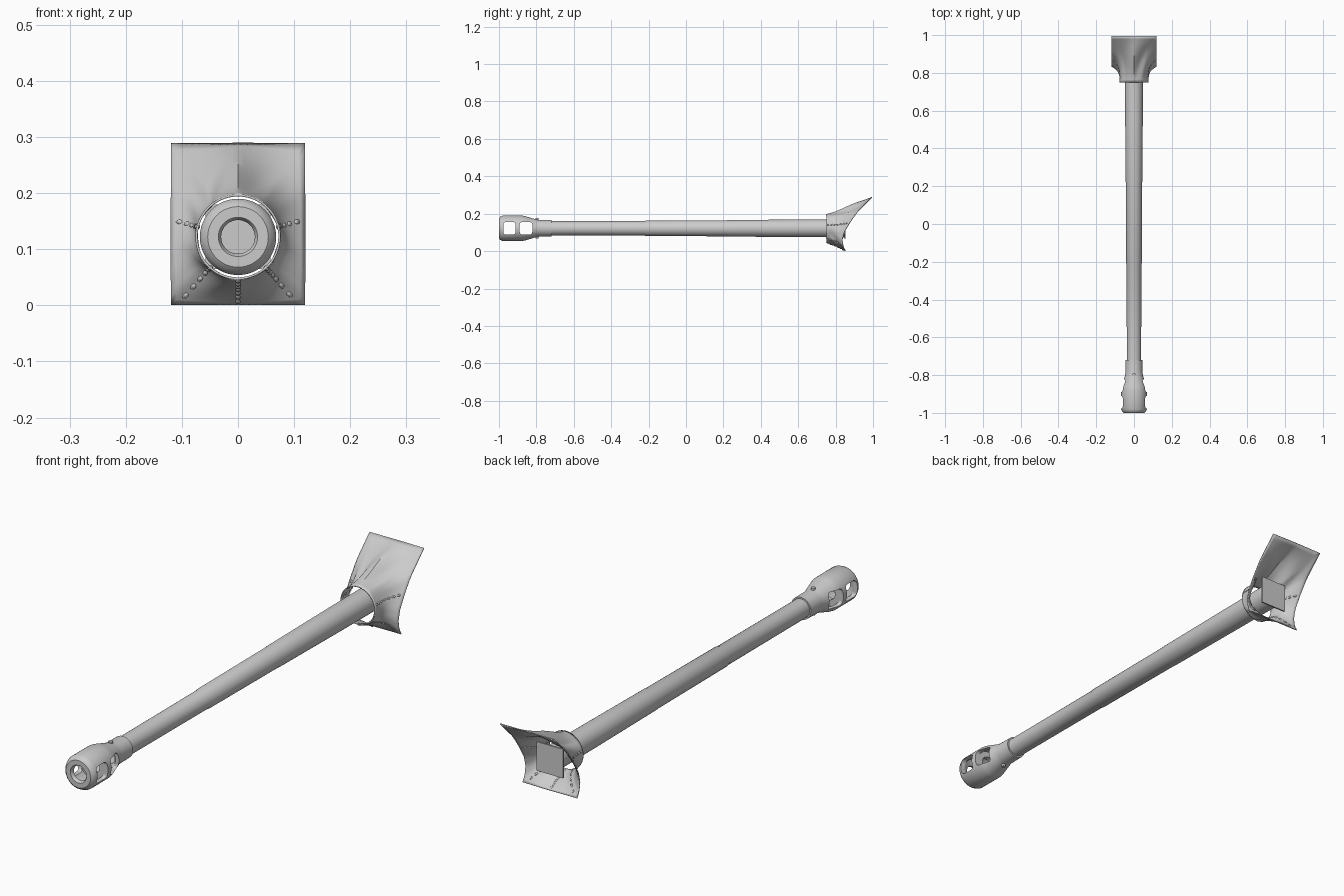
import bpy, bmesh, math
from mathutils import Vector, Matrix

if "Cube" in bpy.data.objects:
    bpy.data.objects.remove(bpy.data.objects["Cube"])

AXIS_Z = 0.122
metal = bpy.data.materials.new("plain grey")
metal.diffuse_color = (0.6, 0.6, 0.6, 1)
metal.use_nodes = True
metal.node_tree.nodes["Principled BSDF"].inputs["Base Color"].default_value = metal.diffuse_color


def finish(name, bm, angle=35):
    bmesh.ops.recalc_face_normals(bm, faces=bm.faces)
    me = bpy.data.meshes.new(name)
    bm.to_mesh(me)
    bm.free()
    ob = bpy.data.objects.new(name, me)
    bpy.context.collection.objects.link(ob)
    me.materials.append(metal)
    select(ob)
    bpy.ops.object.shade_smooth_by_angle(angle=math.radians(angle))
    return ob


def select(ob):
    bpy.ops.object.select_all(action='DESELECT')
    ob.select_set(True)
    bpy.context.view_layer.objects.active = ob


def lathe(name, profile, loop=False, n=48):
    """Spin (y, radius) points round the gun axis; loop makes a hollow body."""
    bm = bmesh.new()
    rings = []
    for y, r in profile:
        rings.append([bm.verts.new((r * math.cos(2 * math.pi * i / n), y,
                                    AXIS_Z + r * math.sin(2 * math.pi * i / n)))
                      for i in range(n)])
    pairs = list(zip(rings, rings[1:]))
    if loop:
        pairs.append((rings[-1], rings[0]))
    else:
        bm.faces.new(rings[0])
        bm.faces.new(rings[-1])
    for a, b in pairs:
        for i in range(n):
            j = (i + 1) % n
            bm.faces.new((a[i], a[j], b[j], b[i]))
    return finish(name, bm)


# Long tapering barrel
lathe("barrel", [(-0.745, 0.038), (-0.22, 0.039), (-0.215, 0.041), (0.22, 0.043),
                 (0.225, 0.044), (0.60, 0.047), (0.85, 0.048)])

# Hollow muzzle brake with a central baffle
brake = lathe("muzzle_brake", [
    (-1.0, 0.035), (-1.0, 0.054), (-0.993, 0.062), (-0.98, 0.068), (-0.875, 0.068),
    (-0.86, 0.065), (-0.80, 0.047), (-0.785, 0.045), (-0.72, 0.044), (-0.72, 0.030),
    (-0.815, 0.030), (-0.825, 0.042), (-0.865, 0.052), (-0.89, 0.053), (-0.89, 0.030),
    (-0.91, 0.030), (-0.91, 0.053), (-0.975, 0.053), (-0.985, 0.030), (-0.992, 0.030)],
    loop=True)

# Side gas ports cut right through the brake
for y0, y1 in ((-0.977, -0.911), (-0.889, -0.822)):
    bm = bmesh.new()
    bmesh.ops.create_cube(bm, size=1, matrix=Matrix.Translation((0, (y0 + y1) / 2, AXIS_Z))
                          @ Matrix.Diagonal((0.3, y1 - y0, 0.066, 1)))
    long_edges = [e for e in bm.edges
                  if abs(e.verts[0].co.x - e.verts[1].co.x) > 0.1]
    bmesh.ops.bevel(bm, geom=long_edges, offset=0.013, segments=4, profile=0.5,
                    affect='EDGES')
    cutter = finish("port_cutter", bm)
    cutter.hide_render = True
    select(brake)
    mod = brake.modifiers.new("port", 'BOOLEAN')
    mod.operation = 'DIFFERENCE'
    mod.solver = 'EXACT'
    mod.object = cutter
    bpy.ops.object.modifier_apply(modifier=mod.name)
    bpy.data.objects.remove(cutter, do_unlink=True)
select(brake)
bpy.ops.object.shade_smooth_by_angle(angle=math.radians(35))

# Locking bolts above and below the brake collar
for side, label in ((1, "upper"), (-1, "lower")):
    bm = bmesh.new()
    bmesh.ops.create_cone(bm, cap_ends=True, segments=12, radius1=0.008, radius2=0.008,
                          depth=0.016,
                          matrix=Matrix.Translation((0, -0.797, AXIS_Z + side * 0.046)))
    finish(label + "_collar_bolt", bm)

# Square mounting plate closing the rear of the barrel
bm = bmesh.new()
bmesh.ops.create_cube(bm, size=1, matrix=Matrix.Translation((0, 0.85, AXIS_Z))
                      @ Matrix.Diagonal((0.115, 0.006, 0.115, 1)))
finish("rear_plate", bm)

# Canvas cover: round sleeve flaring out to a raked rectangular rim
RIM = [(0.0, 0.854), (0.02, 0.841), (0.06, 0.835), (0.10, 0.845),
       (0.15, 0.874), (0.21, 0.916), (0.29, 0.997)]
HALF, TOP, SLEEVE, FRONT = 0.119, 0.288, 0.074, 0.75


def rim_y(z):
    for (z0, y0), (z1, y1) in zip(RIM, RIM[1:]):
        if z <= z1:
            return y0 + (y1 - y0) * (z - z0) / (z1 - z0)
    return RIM[-1][1]


def cover_point(px, pz, t):
    """Point on the cover between sleeve (t=0) and rim point px, pz (t=1)."""
    a = math.atan2(pz - AXIS_Z, px)
    b = t ** (1.1 + 1.9 * abs(math.cos(a)))
    b += 0.05 * math.sin(7 * a + 5 * t) * math.sin(math.pi * t)
    cx, cz = SLEEVE * math.cos(a), AXIS_Z + SLEEVE * math.sin(a)
    return Vector((cx + (px - cx) * b, FRONT + (rim_y(pz) - FRONT) * t,
                   cz + (pz - cz) * b))


N, ROWS = 20, 16
corners = [(-HALF, 0.002), (HALF, 0.002), (HALF, TOP), (-HALF, TOP)]
outline = []
for k in range(4):
    (x0, z0), (x1, z1) = corners[k], corners[(k + 1) % 4]
    outline += [(x0 + (x1 - x0) * i / N, z0 + (z1 - z0) * i / N) for i in range(N)]
bm = bmesh.new()
rows = [[bm.verts.new(cover_point(px, pz, r / ROWS)) for px, pz in outline]
        for r in range(ROWS + 1)]
for a, b in zip(rows, rows[1:]):
    for i in range(len(a)):
        j = (i + 1) % len(a)
        bm.faces.new((a[i], a[j], b[j], b[i]))
cover = finish("canvas_cover", bm, 45)
solid = cover.modifiers.new("cloth_thickness", 'SOLIDIFY')
solid.thickness = 0.004
solid.offset = 0
select(cover)
bpy.ops.object.modifier_apply(modifier=solid.name)

# Knotted lacing cords lying on the cover
for k, (px, pz) in enumerate([(HALF, 0.152), (-HALF, 0.152), (0.108, 0.002),
                              (-0.108, 0.002), (0.0, 0.002)]):
    bm = bmesh.new()
    for i in range(7):
        t = 0.08 + 0.80 * i / 6
        p, q = cover_point(px, pz, t), cover_point(px, pz, t + 0.05)
        turn = (q - p).to_track_quat('Z', 'Y').to_matrix().to_4x4()
        bmesh.ops.create_uvsphere(bm, u_segments=10, v_segments=6, radius=0.005,
                                  matrix=Matrix.Translation(p) @ turn
                                  @ Matrix.Diagonal((1, 1, 1.6, 1)))
    finish("lacing_cord_%d" % (k + 1), bm)
